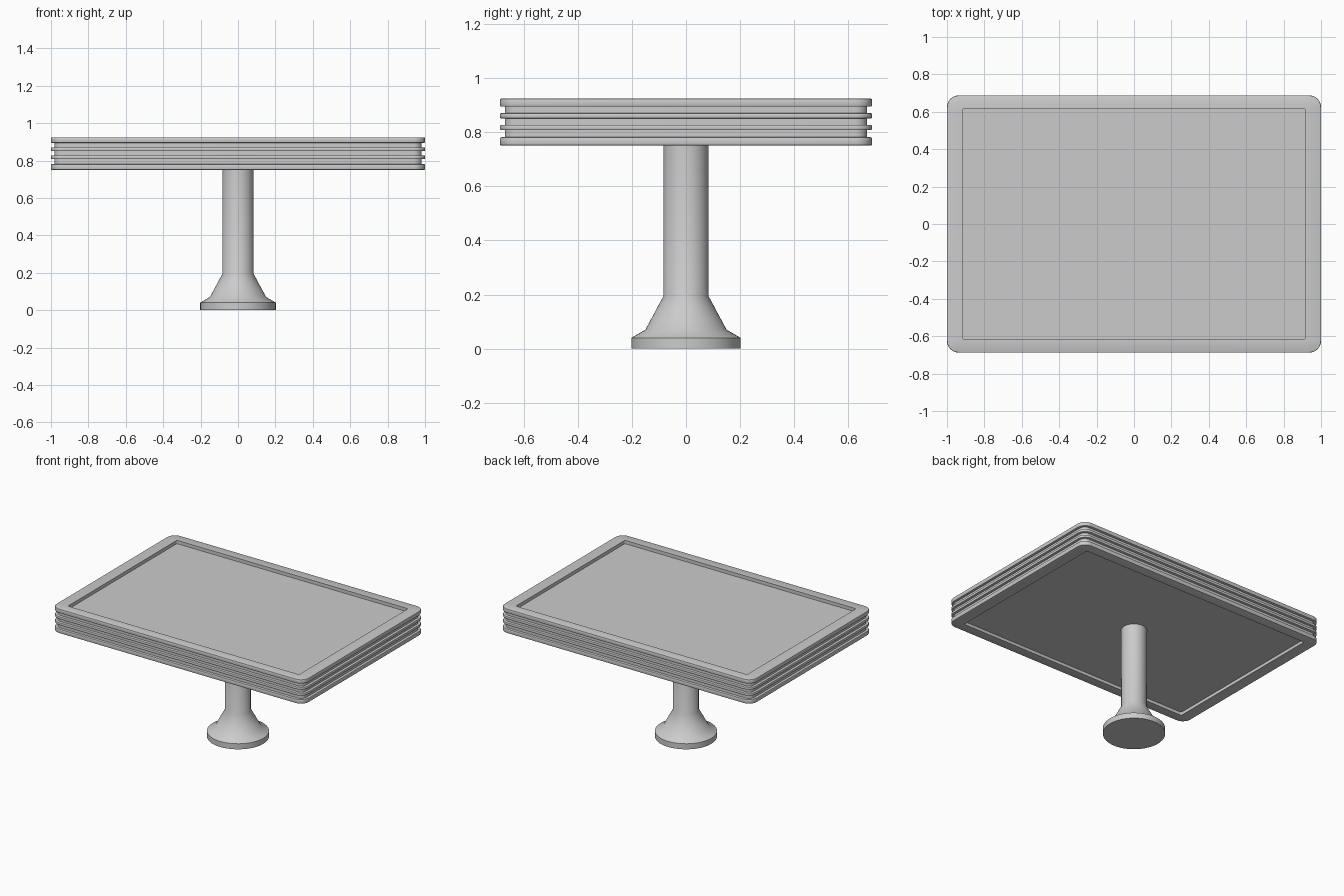
import bpy, bmesh
from math import sin, cos, pi

if "Cube" in bpy.data.objects:
    bpy.data.objects.remove(bpy.data.objects["Cube"])

HX, HY = 1.0, 0.6875


def finish(bm, name, angle=0.6):
    bmesh.ops.recalc_face_normals(bm, faces=bm.faces)
    me = bpy.data.meshes.new(name)
    bm.to_mesh(me)
    bm.free()
    ob = bpy.data.objects.new(name, me)
    bpy.context.collection.objects.link(ob)
    bpy.ops.object.select_all(action='DESELECT')
    bpy.context.view_layer.objects.active = ob
    ob.select_set(True)
    bpy.ops.object.shade_smooth_by_angle(angle=angle)
    return ob


def loft(rings, name):
    # Skin stacked rings of points and cap both ends
    bm = bmesh.new()
    vs = [[bm.verts.new(p) for p in ring] for ring in rings]
    n = len(vs[0])
    for a, b in zip(vs, vs[1:]):
        for i in range(n):
            j = (i + 1) % n
            bm.faces.new((a[i], a[j], b[j], b[i]))
    bm.faces.new(vs[0])
    bm.faces.new(vs[-1])
    return finish(bm, name)


def rounded_rect(ix, iy, r, z, seg=8):
    hx, hy = HX - ix - r, HY - iy - r
    pts = []
    for q, (sx, sy) in enumerate(((1, 1), (-1, 1), (-1, -1), (1, -1))):
        for k in range(seg + 1):
            a = (q + k / seg) * pi / 2
            pts.append((sx * hx + r * cos(a), sy * hy + r * sin(a), z))
    return pts


def circle(r, z, n=48):
    return [(r * cos(2 * pi * i / n), r * sin(2 * pi * i / n), z) for i in range(n)]


# Tabletop: grooved edge with recessed panels above and below
bands = [(0.75, 0.781), (0.807, 0.827), (0.850, 0.870), (0.894, 0.924)]
groove, bev = 0.018, 0.005
rings = [rounded_rect(0.083, 0.070, 0.012, 0.772),
         rounded_rect(0.083, 0.070, 0.012, 0.75)]
for i, (z0, z1) in enumerate(bands):
    if i:
        rings.append(rounded_rect(groove, groove, 0.045, z0))
    for inset, z in ((bev, z0), (bev * 0.3, z0 + bev * 0.3), (0, z0 + bev),
                     (0, z1 - bev), (bev * 0.3, z1 - bev * 0.3), (bev, z1)):
        rings.append(rounded_rect(inset, inset, 0.063 - inset, z))
    if i < len(bands) - 1:
        rings.append(rounded_rect(groove, groove, 0.045, z1))
rings += [rounded_rect(0.083, 0.070, 0.012, 0.924),
          rounded_rect(0.083, 0.070, 0.012, 0.900)]
loft(rings, "tabletop")

# Pedestal: flared foot and round column
profile = [(0.202, 0), (0.202, 0.04), (0.15, 0.07), (0.083, 0.195), (0.083, 0.78)]
loft([circle(r, z) for r, z in profile], "pedestal")
